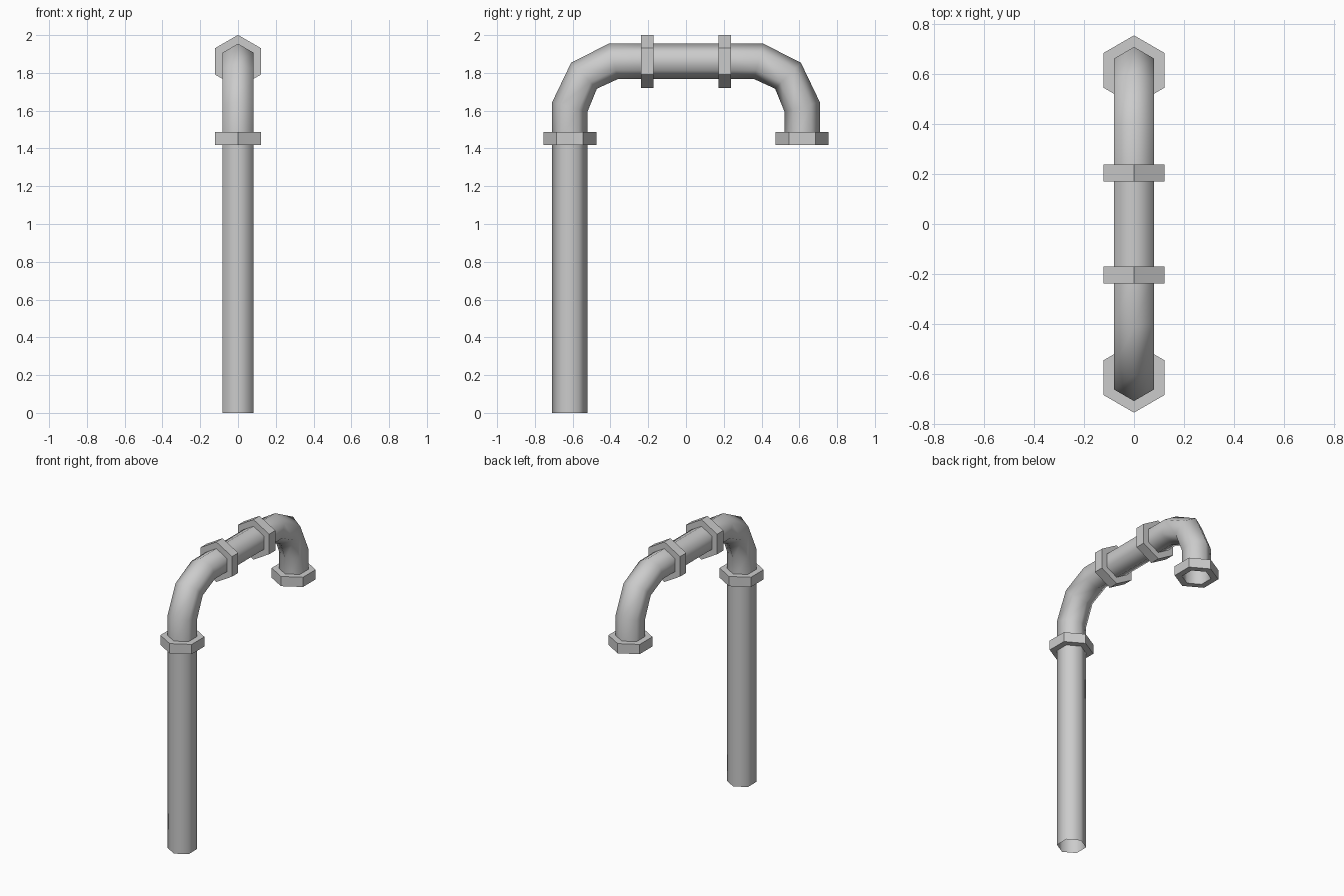
import bpy, bmesh
from math import sin, cos, radians
from mathutils import Vector

cube = bpy.data.objects.get("Cube")
if cube:
    bpy.data.objects.remove(cube, do_unlink=True)

SIDES = 6
PIPE_R, COLLAR_R = 0.0935, 0.14
COLLAR_HALF = 0.034
LEG_Y, TOP_Z, JOINT_Z, JOINT_Y = 0.615, 1.861, 1.453, 0.205

grey = bpy.data.materials.new("grey_metal")
grey.use_nodes = True
grey.diffuse_color = (0.6, 0.6, 0.6, 1)
grey.node_tree.nodes["Principled BSDF"].inputs["Base Color"].default_value = (0.6, 0.6, 0.6, 1)

X = Vector((1, 0, 0))


def loft(name, stations, smooth):
    """Skin hexagonal rings; each station is (y, z, heading, radius, mitre stretch)."""
    bm = bmesh.new()
    rings = []
    for y, z, heading, r, stretch in stations:
        t = Vector((0, cos(radians(heading)), sin(radians(heading))))
        v = t.cross(X) * stretch
        ring = []
        for i in range(SIDES):
            a = radians(30 + 360 / SIDES * i)
            ring.append(bm.verts.new(Vector((0, y, z)) + r * (cos(a) * X + sin(a) * v)))
        rings.append(ring)
    for a, b in zip(rings, rings[1:]):
        for i in range(SIDES):
            j = (i + 1) % SIDES
            bm.faces.new((a[i], a[j], b[j], b[i]))
    mesh = bpy.data.meshes.new(name)
    bm.to_mesh(mesh)
    bm.free()
    mesh.materials.append(grey)
    obj = bpy.data.objects.new(name, mesh)
    bpy.context.collection.objects.link(obj)
    if smooth:
        bpy.ops.object.select_all(action='DESELECT')
        obj.select_set(True)
        bpy.context.view_layer.objects.active = obj
        bpy.ops.object.shade_smooth_by_angle(angle=radians(65))
    return obj


def collar(name, y, z, heading):
    """Hexagonal coupling ring with a hole the size of the pipe."""
    dy, dz = cos(radians(heading)) * COLLAR_HALF, sin(radians(heading)) * COLLAR_HALF
    loft(name, [(y + s * dy, z + s * dz, heading, r, 1)
                for s, r in ((-1, PIPE_R), (-1, COLLAR_R), (1, COLLAR_R), (1, PIPE_R))], False)


# Straight pipes
loft("riser_pipe", [(-LEG_Y, z, 90, PIPE_R, 1) for z in (0, JOINT_Z)], True)
loft("top_pipe", [(y, TOP_Z, 0, PIPE_R, 1) for y in (-JOINT_Y, JOINT_Y)], True)

# Elbows: three mitred joints of thirty degrees each
MITRE = 1 / cos(radians(15))
elbow = [(-LEG_Y, JOINT_Z, 90, PIPE_R, 1),
         (-LEG_Y, 1.62, 75, PIPE_R, MITRE),
         (-0.54, 1.785, 45, PIPE_R, MITRE),
         (-0.385, TOP_Z, 15, PIPE_R, MITRE),
         (-JOINT_Y, TOP_Z, 0, PIPE_R, 1)]
loft("front_elbow", elbow, True)
back = [(-y, z, -h, r, s) for y, z, h, r, s in reversed(elbow)]
# The spout runs down to the lower face of its collar
back[-1] = (LEG_Y, JOINT_Z - COLLAR_HALF, -90, PIPE_R, 1)
loft("back_elbow", back, True)

# Collars
collar("riser_collar", -LEG_Y, JOINT_Z, 90)
collar("front_top_collar", -JOINT_Y, TOP_Z, 0)
collar("back_top_collar", JOINT_Y, TOP_Z, 0)
collar("spout_collar", LEG_Y, JOINT_Z, -90)
